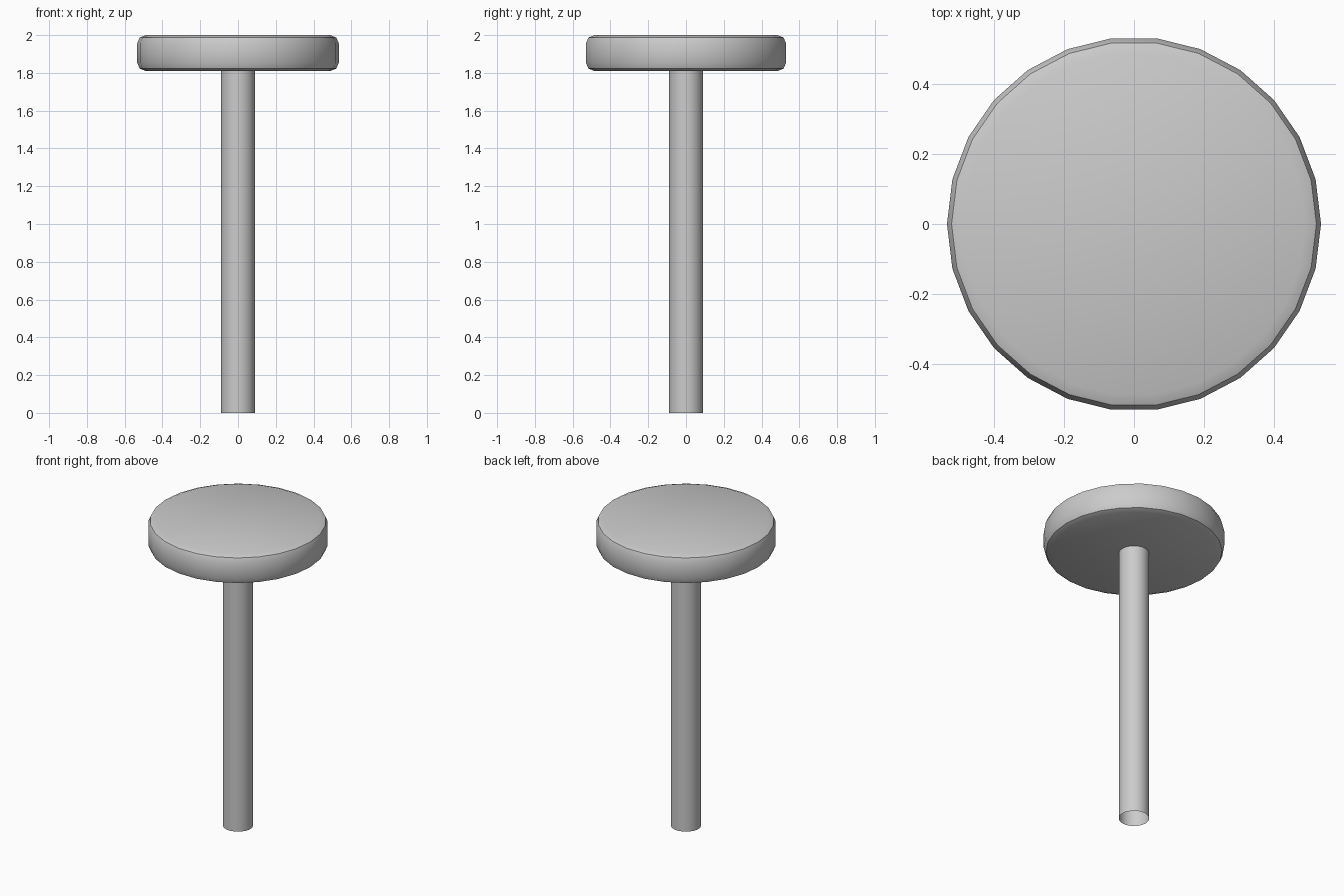
import bpy, math

if "Cube" in bpy.data.objects:
    bpy.data.objects.remove(bpy.data.objects["Cube"])

SIDES = 26


def lathe(name, profile, caps):
    """Revolve an (r, z) profile, listed bottom to top, around the z axis."""
    verts = [(r * math.cos(math.tau * i / SIDES), r * math.sin(math.tau * i / SIDES), z)
             for r, z in profile for i in range(SIDES)]
    faces = []
    for k in range(len(profile) - 1):
        a, b = k * SIDES, (k + 1) * SIDES
        for i in range(SIDES):
            j = (i + 1) % SIDES
            faces.append((a + i, a + j, b + j, b + i))
    if caps:
        last = (len(profile) - 1) * SIDES
        faces.append(tuple(reversed(range(SIDES))))
        faces.append(tuple(range(last, last + SIDES)))
    mesh = bpy.data.meshes.new(name)
    mesh.from_pydata(verts, [], faces)
    obj = bpy.data.objects.new(name, mesh)
    bpy.context.collection.objects.link(obj)
    bpy.ops.object.select_all(action='DESELECT')
    bpy.context.view_layer.objects.active = obj
    obj.select_set(True)
    bpy.ops.object.shade_smooth_by_angle(angle=math.radians(30))
    return obj


# Round seat with a two-step rounded rim
R, BOTTOM, TOP, W = 0.534, 1.81, 2.0, 0.045
M = W * (1 - math.cos(math.pi / 4))
lathe("seat", [(R - W, BOTTOM), (R - M, BOTTOM + M), (R, BOTTOM + W),
               (R, TOP - W), (R - M, TOP - M), (R - W, TOP)], caps=True)

# Post, an open-ended tube
lathe("post", [(0.09, 0.0), (0.09, BOTTOM)], caps=False)
